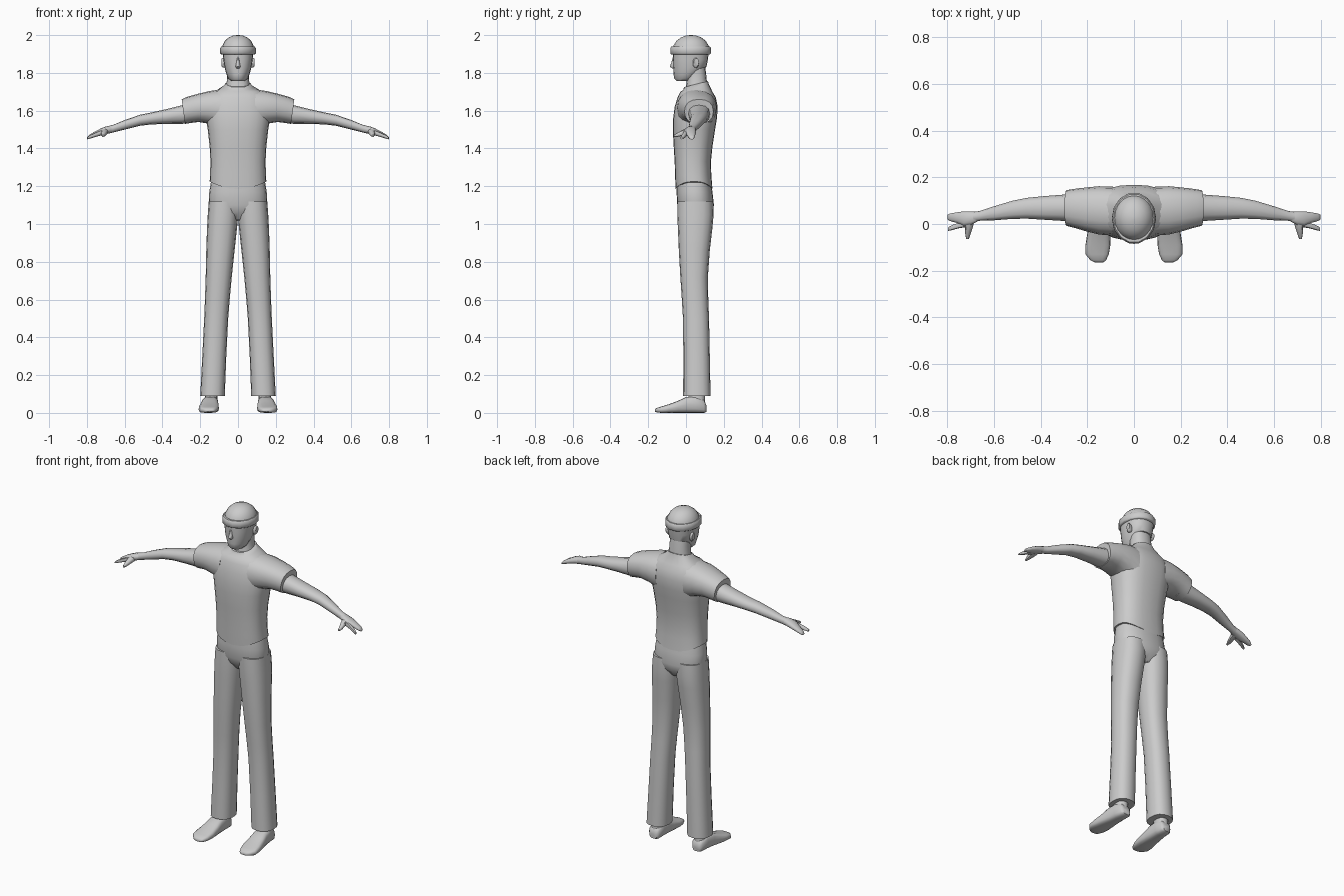
import bpy
import bmesh
import math
from mathutils import Vector

default_cube = bpy.data.objects.get("Cube")
if default_cube:
    bpy.data.objects.remove(default_cube, do_unlink=True)

grey = bpy.data.materials.new("plain grey")
grey.use_nodes = True
grey.diffuse_color = (.6, .6, .6, 1)
grey.node_tree.nodes["Principled BSDF"].inputs["Base Color"].default_value = grey.diffuse_color

CM = .01
# How a cross-section (a, b) at station t maps to x, y, z for each loft axis
PLACE = {
    "X": lambda t, a, b: Vector((t, a, b)),
    "Y": lambda t, a, b: Vector((a, t, b)),
    "Z": lambda t, a, b: Vector((a, b, t)),
}


def rounded(value, power):
    return math.copysign(abs(value) ** power, value)


def loft(name, axis, rings, sides=16, power=.85, mirror=False, adjust=None, angle=50):
    """Skin rounded cross-sections given as (station, a min, a max, b min, b max)."""
    bm = bmesh.new()
    loops = []
    for index, (t, a0, a1, b0, b1) in enumerate(rings):
        loop = []
        for k in range(sides):
            turn = math.tau * k / sides
            a = (a0 + a1) / 2 + (a1 - a0) / 2 * rounded(math.cos(turn), power)
            b = (b0 + b1) / 2 + (b1 - b0) / 2 * rounded(math.sin(turn), power)
            point = PLACE[axis](t, a, b)
            if adjust:
                adjust(point, index)
            loop.append(bm.verts.new(point * CM))
        loops.append(loop)
    for low, high in zip(loops, loops[1:]):
        for k in range(sides):
            n = (k + 1) % sides
            bm.faces.new((low[k], low[n], high[n], high[k]))
    bm.faces.new(loops[0])
    bm.faces.new(loops[-1])
    bmesh.ops.recalc_face_normals(bm, faces=bm.faces)
    mesh = bpy.data.meshes.new(name)
    bm.to_mesh(mesh)
    bm.free()
    mesh.materials.append(grey)
    obj = bpy.data.objects.new(name, mesh)
    bpy.context.collection.objects.link(obj)
    if mirror:
        obj.modifiers.new("Mirror", "MIRROR")
    bpy.ops.object.select_all(action="DESELECT")
    obj.select_set(True)
    bpy.context.view_layer.objects.active = obj
    bpy.ops.object.shade_smooth_by_angle(angle=math.radians(angle))
    return obj


def upright(rows):
    """Turn (z, half width, front, back) rows into centred rings."""
    return [(z, -w, w, front, back) for z, w, front, back in rows]


# Shirt: the hem dips in the middle, the collar rises at the back
def shape_shirt(point, index):
    if index == 0:
        point.z += 4 * (point.x / 15) ** 2
    if index >= 9:
        point.z += (point.y - 5) * .25


loft("shirt", "Z", upright([
    (118.5, 15, -5.5, 14), (126, 14.8, -5.8, 13.4), (133, 14.6, -6, 13.2),
    (141, 15, -6.5, 14), (150, 16, -7, 15.4), (156, 17, -6.8, 16.4),
    (162, 17, -6, 16.8), (167, 16, -4.5, 15.8), (170, 13, -3, 14),
    (172.5, 8, -1.5, 12), (174, 6.6, -1, 11.7)]),
    sides=24, power=.8, adjust=shape_shirt)


# Sleeves: the cuff slants so its top reaches further out
def slant_cuff(point, index):
    if index >= 3:
        point.x += (point.z - 160) * .14


loft("sleeves", "X", [
    (9, -5, 16, 150, 171.3), (15, -4.5, 16.2, 153, 170.4),
    (21, -3, 15.6, 154, 169), (26, -1.5, 15, 153.5, 167.3),
    (29, -.8, 14.5, 153, 166)], mirror=True, adjust=slant_cuff)

# Bare arms
loft("arms", "X", [
    (24, 1, 13, 153.5, 164.5), (30, 1.3, 12.6, 153, 162.8),
    (38, 1.8, 12, 153, 160.8), (46, 2.3, 11.2, 152.7, 159),
    (52, 2.2, 10, 152, 157.8), (60, 1.6, 7.6, 150, 155),
    (66, 1.4, 5.6, 148.5, 152.5), (69, .8, 5.2, 147.8, 151.8)],
    sides=12, mirror=True)

# Hands with a grouped block of fingers, a separate finger and a thumb
loft("hands", "X", [
    (67, 1.2, 5.2, 148.2, 152), (70, -.5, 5.4, 147.6, 151.6),
    (73, -1, 5.4, 146.8, 150.4), (76, .5, 5, 146, 148.8),
    (79, 1.3, 4.5, 145, 147), (80, 2, 4, 144.8, 145.8)],
    sides=12, mirror=True)
loft("forefingers", "X", [
    (72, -1.3, 1.5, 147, 150), (75, -1.8, .6, 146.2, 148.6),
    (78, -2.6, -.5, 145.3, 147.3), (79.8, -3, -1.5, 144.8, 146)],
    sides=8, mirror=True)
loft("thumbs", "Y", [
    (2, 68.5, 72.5, 147.6, 151), (-1, 69, 72.4, 147, 150.2),
    (-4, 70, 72.4, 146.2, 148.6), (-6.4, 70.8, 72, 146, 147.2)],
    sides=8, mirror=True)

# Trousers: a pelvis joined to two straight legs
loft("trouser_seat", "Z", upright([
    (102, 7, 0, 11), (106, 14, -3.2, 14), (110, 15.6, -4.6, 14.8),
    (117, 15.2, -5, 14), (122, 14.4, -4.8, 13.2)]), sides=24)
loft("trouser_legs", "Z", [
    (9, 7, 20, -1.5, 13), (30, 6.2, 18.9, -1.4, 12.6),
    (50, 5.2, 17.9, -1.6, 12.2), (60, 4.4, 17.5, -2.2, 11.8),
    (72, 3.3, 17.1, -3, 11.6), (86, 1.8, 16.8, -3.8, 12.6),
    (98, .5, 16.4, -4.3, 14), (105, -.2, 16, -4.6, 14.6),
    (112, -.5, 15.5, -4.6, 14.4)], sides=16, mirror=True)

# Bare feet and ankles, toes turned slightly outward
loft("feet", "Y", [
    (10.8, 12, 16.5, .5, 4), (9.5, 10.8, 17.8, 0, 7),
    (5, 10.6, 18.4, 0, 9), (0, 10.4, 19.2, 0, 8.4),
    (-4, 10.2, 20, 0, 6.5), (-9, 10.1, 20.8, 0, 4.6),
    (-13, 10.8, 20.8, 0, 3.4), (-15.6, 12, 18.6, .3, 2.6),
    (-16.5, 13.2, 16.8, .6, 1.8)], power=.65, mirror=True)
loft("ankles", "Z", [
    (4, 10.8, 17.8, 1, 10.2), (8, 10.8, 17.6, 1.2, 10),
    (14, 10.5, 17, 1.5, 10)], sides=12, mirror=True)

# Neck and head
loft("neck", "Z", upright([
    (170, 7, -1, 11.5), (174, 6, .2, 11.2), (180, 5.8, 0, 10.6),
    (184, 5.8, 0, 10)]))


def tuck_jaw(point, index):
    if index < 3:
        point.z += max(0, point.y) * .35
        point.x *= 1 - max(0, -point.y) * .03


loft("head", "Z", upright([
    (175.6, 3.6, -4.8, 3), (177, 5.2, -6.3, 7), (179.5, 6.4, -6.6, 9.6),
    (183, 7.1, -6.7, 10.8), (187, 7.7, -6.9, 11.6), (191, 8.2, -6.9, 12)]),
    sides=20, adjust=tuck_jaw)
loft("nose", "Z", upright([
    (182.2, .8, -7.2, -5), (183.4, 1.3, -8.6, -5), (185, 1, -7.9, -5),
    (188.5, .6, -6.9, -5)]), sides=8)
loft("ears", "X", [
    (6, 3.8, 6.2, 183, 187), (8, 3.6, 6.8, 182.6, 188),
    (8.8, 4.2, 6.8, 183.6, 187.6)], sides=10, mirror=True)

# Close-fitting cap with a rolled band
loft("cap_band", "Z", upright([
    (189.8, 9, -8, 13), (190.3, 9.5, -8.6, 13.5), (193.2, 9.4, -8.6, 13.5),
    (194, 8.8, -8, 12.9)]), sides=14, power=1)
loft("cap_dome", "Z", upright([
    (192, 8.7, -7.2, 12.6), (194.5, 8.2, -6.6, 12), (197, 6.9, -5, 10.4),
    (198.8, 4.9, -2.6, 8), (199.7, 2.7, -.1, 5.5), (200, .6, 2, 3.2)]),
    sides=20, power=1)
